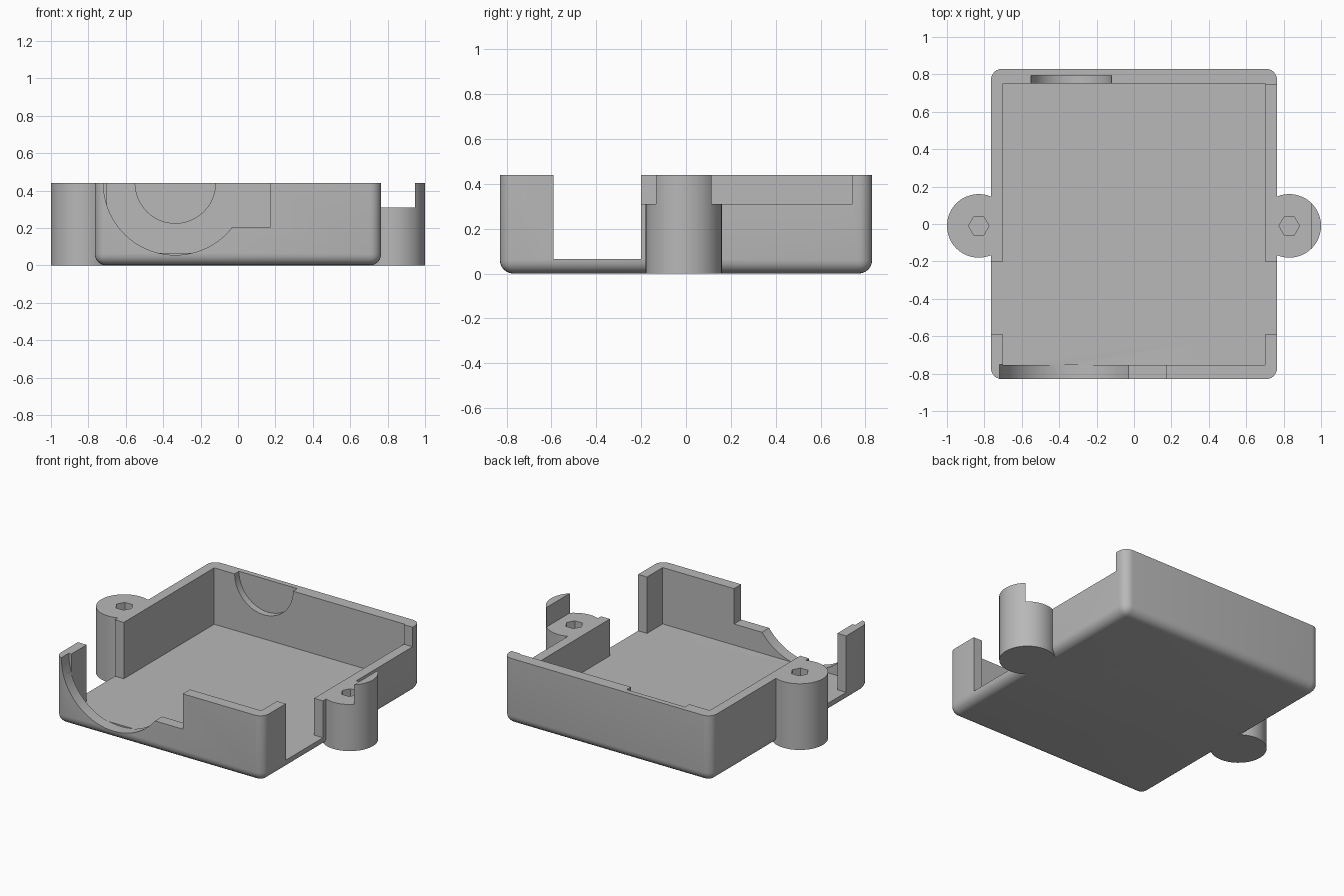
import bpy, bmesh, math
from mathutils import Matrix, Vector

if "Cube" in bpy.data.objects:
    bpy.data.objects.remove(bpy.data.objects["Cube"], do_unlink=True)

grey = bpy.data.materials.new("plain grey")
grey.use_nodes = True
COLOUR = (0.48, 0.48, 0.48, 1)
grey.diffuse_color = COLOUR
grey.node_tree.nodes["Principled BSDF"].inputs["Base Color"].default_value = COLOUR

TOP, FLOOR = 0.44, 0.065
HALF_X, HALF_Y = 0.765, 0.83
POST_X, POST_Y, POST_R = 0.83, -0.01, 0.17


def make(name, bm):
    bmesh.ops.recalc_face_normals(bm, faces=bm.faces)
    mesh = bpy.data.meshes.new(name)
    bm.to_mesh(mesh)
    bm.free()
    obj = bpy.data.objects.new(name, mesh)
    bpy.context.collection.objects.link(obj)
    mesh.materials.append(grey)
    return obj


def box_mesh(low, high):
    low, high = Vector(low), Vector(high)
    bm = bmesh.new()
    bmesh.ops.create_cube(bm, size=1)
    bmesh.ops.scale(bm, vec=high - low, verts=bm.verts)
    bmesh.ops.translate(bm, vec=(low + high) / 2, verts=bm.verts)
    return bm


def box(name, low, high):
    return make(name, box_mesh(low, high))


def upright_cylinder(name, x, y, radius, low, high, sides):
    bm = bmesh.new()
    bmesh.ops.create_cone(bm, cap_ends=True, segments=sides, radius1=radius,
                          radius2=radius, depth=high - low,
                          matrix=Matrix.Translation((x, y, (low + high) / 2))
                          @ Matrix.Rotation(math.pi / 2, 4, "Z"))
    return make(name, bm)


def extrude_profile(name, points, y0, y1):
    bm = bmesh.new()
    face = bm.faces.new([bm.verts.new((x, y0, z)) for x, z in points])
    result = bmesh.ops.extrude_face_region(bm, geom=[face])
    moved = [v for v in result["geom"] if isinstance(v, bmesh.types.BMVert)]
    bmesh.ops.translate(bm, vec=(0, y1 - y0, 0), verts=moved)
    return make(name, bm)


def arc(cx, cz, radius, start, end, steps):
    angles = [start + (end - start) * i / steps for i in range(steps + 1)]
    return [(cx + radius * math.cos(a), cz + radius * math.sin(a)) for a in angles]


def combine(target, other, operation):
    mod = target.modifiers.new(operation.lower(), "BOOLEAN")
    mod.operation, mod.solver, mod.object = operation, "EXACT", other
    bpy.ops.object.select_all(action="DESELECT")
    bpy.context.view_layer.objects.active = target
    target.select_set(True)
    bpy.ops.object.modifier_apply(modifier=mod.name)
    bpy.data.objects.remove(other, do_unlink=True)


# Tray shell with rounded corners and a rounded bottom edge
bm = box_mesh((-HALF_X, -HALF_Y, 0), (HALF_X, HALF_Y, TOP))
rounded = [e for e in bm.edges if min(v.co.z for v in e.verts) < 0.01]
bmesh.ops.bevel(bm, geom=rounded, offset=0.06, segments=6, profile=0.5,
                affect="EDGES")
tray = make("enclosure_tray", bm)

# Screw posts on both sides
for side in (-1, 1):
    post = upright_cylinder("screw_post", side * POST_X, POST_Y, POST_R, 0, TOP, 48)
    combine(tray, post, "UNION")

# Inner cavity
combine(tray, box("cavity", (-0.7, -0.755, FLOOR), (0.7, 0.75, 1)), "DIFFERENCE")

# Openings through both side walls
combine(tray, box("side_opening", (-0.9, -0.59, FLOOR), (0.9, -0.2, 1)), "DIFFERENCE")

# Lowered rim on the +x wall, leaving a thin lip on its post
combine(tray, box("rim_step", (0.65, -0.3, 0.31), (0.947, 0.742, 1)), "DIFFERENCE")

# Screw holes
for side in (-1, 1):
    hole = upright_cylinder("screw_hole", side * POST_X, POST_Y, 0.055, 0.06, 1, 6)
    combine(tray, hole, "DIFFERENCE")

# Curved front opening that runs into a square step
CX = -0.335
join = -math.asin((TOP - 0.205) / 0.385)
profile = arc(CX, TOP, 0.385, -math.pi, join, 28)
profile += [(0.175, 0.205), (0.175, 0.6), (CX - 0.385, 0.6)]
combine(tray, extrude_profile("front_opening", profile, -1, -0.75), "DIFFERENCE")

# Half-round recess inside the back wall
profile = arc(CX, TOP, 0.215, -math.pi, 0, 24)
profile += [(CX + 0.215, 0.6), (CX - 0.215, 0.6)]
combine(tray, extrude_profile("back_recess", profile, 0.7, 0.795), "DIFFERENCE")

bpy.ops.object.select_all(action="DESELECT")
bpy.context.view_layer.objects.active = tray
tray.select_set(True)
bpy.ops.object.shade_smooth_by_angle(angle=math.radians(30))
